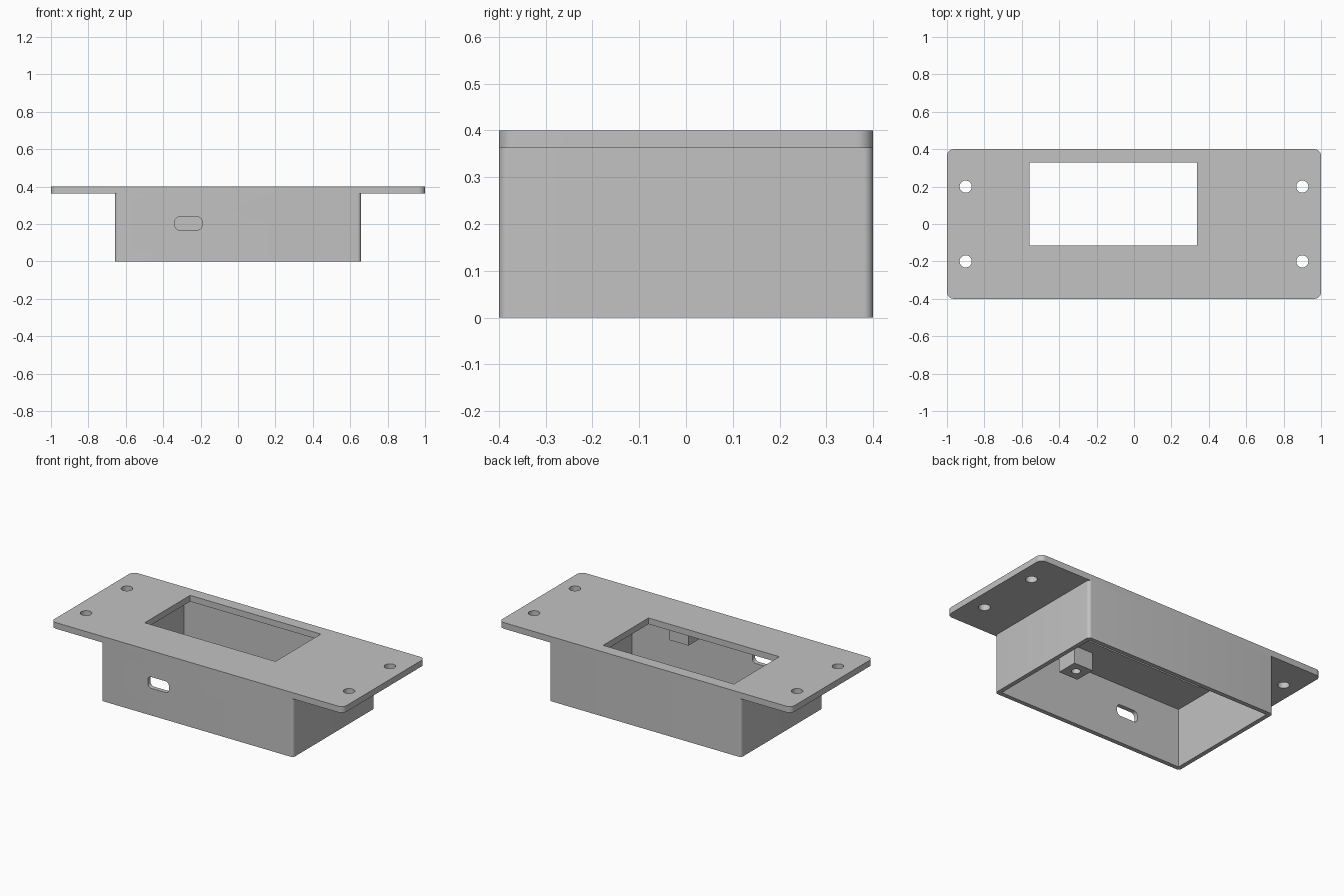
import bpy, bmesh
from math import sin, cos, pi, radians
from mathutils import Matrix

cube = bpy.data.objects.get("Cube")
if cube:
    bpy.data.objects.remove(cube, do_unlink=True)

# Single matte grey plastic
grey = bpy.data.materials.new("plain grey")
grey.use_nodes = True
COLOUR = (0.54, 0.54, 0.54, 1)
grey.diffuse_color = COLOUR
grey.node_tree.nodes["Principled BSDF"].inputs["Base Color"].default_value = COLOUR


def prism(name, centre, size, radius=0, along_y=False):
    """Box whose corners, seen along its axis, are rounded."""
    cx, cy, cz = centre
    sx, sy, sz = size
    w, h, d = (sx, sz, sy) if along_y else (sx, sy, sz)
    steps = 8 if radius else 0
    bm = bmesh.new()
    outline = []
    for corner, (u, v) in enumerate([(1, 1), (-1, 1), (-1, -1), (1, -1)]):
        for i in range(steps + 1):
            a = (corner + i / max(steps, 1)) * pi / 2
            outline.append(bm.verts.new((u * (w / 2 - radius) + radius * cos(a),
                                         v * (h / 2 - radius) + radius * sin(a),
                                         -d / 2)))
    bmesh.ops.remove_doubles(bm, verts=outline, dist=1e-5)
    face = bm.faces.new([v for v in outline if v.is_valid])
    top = bmesh.ops.extrude_face_region(bm, geom=[face])["geom"]
    bmesh.ops.translate(bm, vec=(0, 0, d),
                        verts=[g for g in top if isinstance(g, bmesh.types.BMVert)])
    if along_y:
        bmesh.ops.transform(bm, matrix=Matrix.Rotation(pi / 2, 4, "X"), verts=bm.verts)
    bmesh.ops.translate(bm, vec=(cx, cy, cz), verts=bm.verts)
    bmesh.ops.recalc_face_normals(bm, faces=bm.faces)
    mesh = bpy.data.meshes.new(name)
    bm.to_mesh(mesh)
    bm.free()
    mesh.materials.append(grey)
    obj = bpy.data.objects.new(name, mesh)
    bpy.context.collection.objects.link(obj)
    return obj


def cut(obj, cutters):
    """Subtract the cutters, bake the result and remove them."""
    for c in cutters:
        c.hide_render = True
        mod = obj.modifiers.new("cut", "BOOLEAN")
        mod.operation = "DIFFERENCE"
        mod.solver = "EXACT"
        mod.object = c
    graph = bpy.context.evaluated_depsgraph_get()
    graph.update()
    baked = bpy.data.meshes.new_from_object(obj.evaluated_get(graph))
    obj.modifiers.clear()
    obj.data = baked
    for c in cutters:
        bpy.data.objects.remove(c, do_unlink=True)


HEIGHT, UNDER = 0.4, 0.362
WALL, HALF_X, HALF_Y = 0.027, 0.658, 0.4

# Mounting plate with display window and four screw holes
mid = (HEIGHT + UNDER) / 2
plate = prism("mounting_plate", (0, 0, mid), (2, 2 * HALF_Y, HEIGHT - UNDER), 0.035)
openings = [prism("window_cutter", (-0.11, 0.106, mid), (0.895, 0.443, 0.2))]
for x in (-0.9, 0.9):
    for y in (-0.2, 0.2):
        openings.append(prism("screw_cutter", (x, y, mid), (0.065, 0.065, 0.2), 0.0325))
cut(plate, openings)

# Open-bottomed housing with cable slot in the front wall
housing = prism("housing", (0, 0, UNDER / 2), (2 * HALF_X, 2 * HALF_Y, UNDER), 0.02)
cut(housing, [
    prism("cavity_cutter", (0, 0, UNDER / 2),
          (2 * (HALF_X - WALL), 2 * (HALF_Y - WALL), 1)),
    prism("slot_cutter", (-0.265, -HALF_Y, 0.203), (0.145, 0.2, 0.07), 0.025, True),
])

# Screw post hanging under the plate
post_low = 0.252
post = prism("screw_post", (0.19, -0.268, (UNDER + post_low) / 2),
             (0.13, 0.13, UNDER - post_low))
cut(post, [prism("pilot_cutter", (0.19, -0.268, post_low), (0.05, 0.05, 0.17), 0.025)])

# Smooth rounded corners and holes, crisp edges elsewhere
bpy.ops.object.select_all(action="DESELECT")
for part in (plate, housing, post):
    part.select_set(True)
bpy.context.view_layer.objects.active = plate
bpy.ops.object.shade_smooth_by_angle(angle=radians(30))
